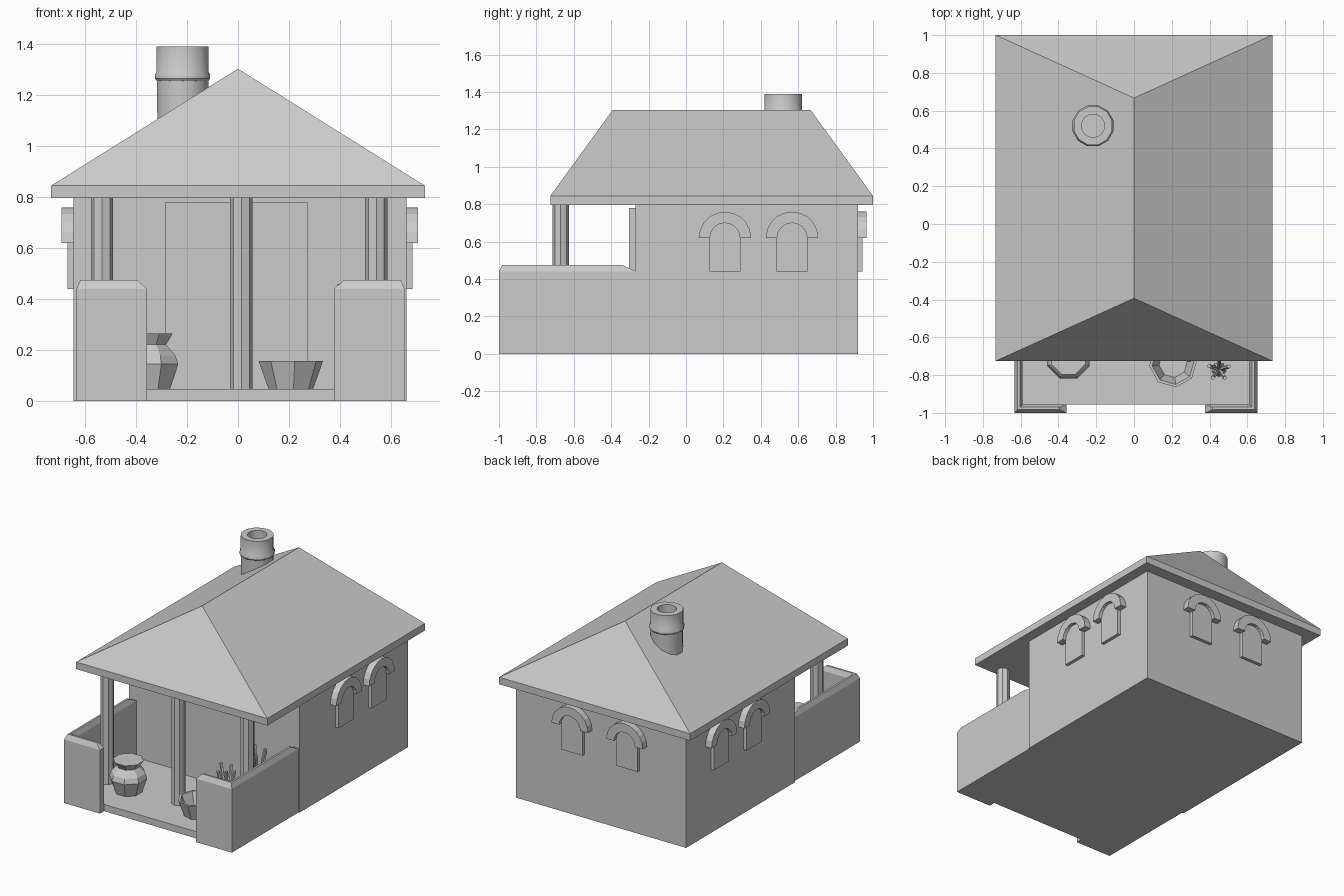
import bpy, bmesh, math
from mathutils import Matrix, Vector

if "Cube" in bpy.data.objects:
    bpy.data.objects.remove(bpy.data.objects["Cube"])

CX = 0.01  # centre line of the walls


def finish(name, bm):
    bmesh.ops.recalc_face_normals(bm, faces=bm.faces)
    me = bpy.data.meshes.new(name)
    bm.to_mesh(me)
    bm.free()
    ob = bpy.data.objects.new(name, me)
    bpy.context.collection.objects.link(ob)
    return ob


def loft(name, rings, mat=None, cap=True):
    """Join equal-length rings of points with quads and cap both ends."""
    bm = bmesh.new()
    vs = [[bm.verts.new(p) for p in r] for r in rings]
    n = len(vs[0])
    for a, b in zip(vs, vs[1:]):
        for i in range(n):
            j = (i + 1) % n
            bm.faces.new((a[i], a[j], b[j], b[i]))
    if cap:
        bm.faces.new(vs[0])
        bm.faces.new(vs[-1])
    if mat:
        bm.transform(mat)
    return finish(name, bm)


def box(name, x0, x1, y0, y1, z0, z1):
    pts = [(x0, y0), (x1, y0), (x1, y1), (x0, y1)]
    return loft(name, [[(x, y, z) for x, y in pts] for z in (z0, z1)])


def turned(name, x, y, profile, sides, turn=0.0):
    """Stack of polygon rings from (radius, height) pairs."""
    ang = [turn + 2 * math.pi * i / sides for i in range(sides)]
    return loft(name, [[(x + r * math.cos(a), y + r * math.sin(a), z) for a in ang]
                       for r, z in profile])


# house body, door panel and porch floor
box("house_body", -0.645, 0.66, -0.27, 0.92, 0, 0.797)
box("door_panel", -0.285, 0.272, -0.305, -0.26, 0.03, 0.78)
box("porch_floor", -0.615, 0.635, -0.955, -0.265, 0, 0.047)

# hipped roof with a fascia edge
bm = bmesh.new()
lo, hi = [[bm.verts.new((x, y, z)) for x, y in
           ((-0.732, -0.725), (0.732, -0.725), (0.732, 1.0), (-0.732, 1.0))]
          for z in (0.796, 0.845)]
front = bm.verts.new((0, -0.393, 1.303))
back = bm.verts.new((0, 0.667, 1.303))
bm.faces.new(lo)
for i in range(4):
    j = (i + 1) % 4
    bm.faces.new((lo[i], lo[j], hi[j], hi[i]))
bm.faces.new((hi[0], hi[1], front))
bm.faces.new((hi[1], hi[2], back, front))
bm.faces.new((hi[2], hi[3], back))
bm.faces.new((hi[3], hi[0], front, back))
finish("roof", bm)

# chimney with a band and a hollow top
chimney = turned("chimney", -0.217, 0.52, [
    (0.1, 0.95), (0.105, 1.255), (0.112, 1.265), (0.112, 1.28), (0.105, 1.292),
    (0.105, 1.39), (0.062, 1.39), (0.062, 1.25)], 12, math.pi / 12)
bpy.context.view_layer.objects.active = chimney
chimney.select_set(True)
bpy.ops.object.shade_smooth_by_angle(angle=math.radians(32))
chimney.select_set(False)

# L-shaped porch walls with bevelled tops, mirrored
foot = [(0.643, -1), (0.643, -0.265), (0.6, -0.265), (0.6, -0.955), (0.367, -0.955), (0.367, -1)]
top = [(0.628, -0.983), (0.628, -0.34), (0.614, -0.34), (0.614, -0.97), (0.405, -0.97), (0.405, -0.983)]
for side, s in (("left", -1), ("right", 1)):
    loft("porch_wall_" + side, [[(CX + s * x, y, z) for x, y in p]
                                for p, z in ((foot, 0), (foot, 0.44), (top, 0.475))])

# porch posts
for i, x in enumerate((-0.533, 0.013, 0.542)):
    turned(f"porch_post_{i + 1}", x, -0.67, [(0.044, 0), (0.044, 0.8)], 8)


# arched windows: local x along the wall, local -y outwards
def window(name, pos, turn):
    m = Matrix.Translation(pos) @ Matrix.Rotation(turn, 4, 'Z')
    n = 10
    arc = [(math.cos(math.pi * i / n), math.sin(math.pi * i / n)) for i in range(n + 1)]
    pane = [(-0.083, 0.44), (0.083, 0.44)] + [(0.083 * c, 0.62 + 0.083 * s) for c, s in arc]
    loft(name + "_pane", [[(x, y, z) for x, z in pane] for y in (0.02, -0.023)], m)
    hood = [(0.14 * c, 0.62 + 0.14 * s) for c, s in arc]
    hood += [(0.08 * c, 0.62 + 0.08 * s) for c, s in reversed(arc)]
    loft(name + "_hood", [[(x, y, z) for x, z in hood] for y in (0.02, -0.046)], m)


for i, y in enumerate((0.208, 0.567)):
    window(f"right_window_{i + 1}", (0.66, y, 0), math.pi / 2)
    window(f"left_window_{i + 1}", (-0.645, y, 0), -math.pi / 2)
for i, x in enumerate((-0.205, 0.215)):
    window(f"back_window_{i + 1}", (x, 0.92, 0), math.pi)

# clay jar and open bowl on the porch
turned("jar", -0.347, -0.705, [(0.085, 0.04), (0.122, 0.145), (0.11, 0.18), (0.07, 0.222), (0.098, 0.265)],
       8, math.pi / 8)
turned("bowl", 0.207, -0.738, [(0.085, 0.04), (0.127, 0.157), (0.112, 0.157), (0.075, 0.065)], 8, 0.12)

# bundles of splayed sticks in the right corner
for b, y in enumerate((-0.77, -0.42)):
    for k in range(5):
        a = 2 * math.pi * k / 5 + 0.3 + b
        d = Vector((math.cos(a), math.sin(a), 0))
        base = Vector((0.45, y, 0.04)) - 0.03 * d
        tip = Vector((0.45, y, 0.43 + 0.015 * (k % 3))) + 0.055 * d
        ring = [Vector((math.cos(t), math.sin(t), 0)) * 0.011
                for t in (2 * math.pi * i / 5 for i in range(5))]
        loft(f"stick_{b + 1}_{k + 1}", [[p + v for v in ring] for p in (base, tip)])
